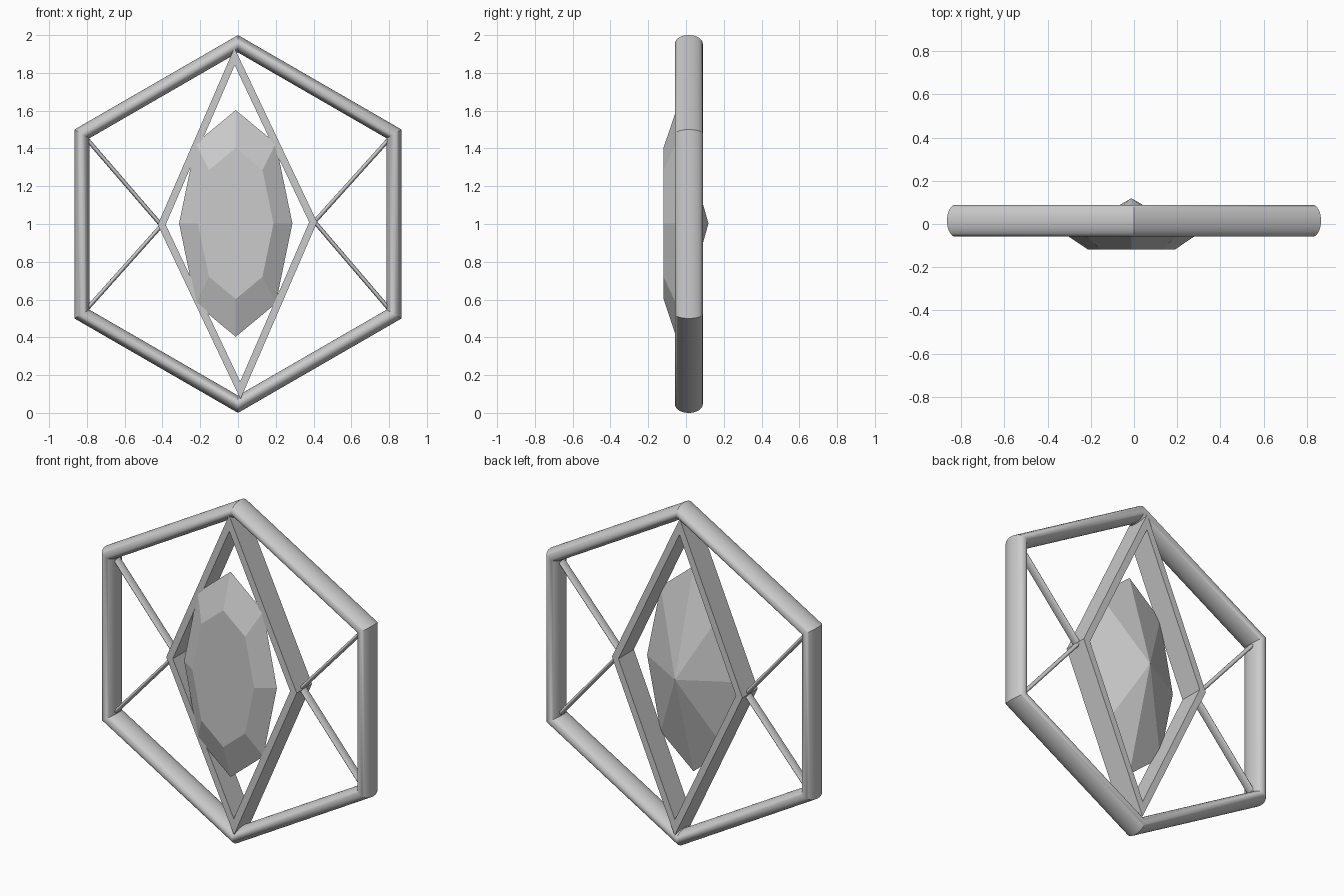
import bpy, bmesh, math
from mathutils import Vector, Matrix

cube = bpy.data.objects.get("Cube")
if cube:
    bpy.data.objects.remove(cube, do_unlink=True)

grey = bpy.data.materials.new("plain grey")
grey.use_nodes = True
colour = (0.6, 0.6, 0.6, 1)
grey.diffuse_color = colour
grey.node_tree.nodes["Principled BSDF"].inputs["Base Color"].default_value = colour

MID_Y = 0.015            # depth centre of the frame
CENTRE = Vector((0, MID_Y, 1))


def finish(name, bm, smooth=False):
    bmesh.ops.recalc_face_normals(bm, faces=bm.faces)
    mesh = bpy.data.meshes.new(name)
    bm.to_mesh(mesh)
    bm.free()
    mesh.materials.append(grey)
    obj = bpy.data.objects.new(name, mesh)
    bpy.context.collection.objects.link(obj)
    if smooth:
        bpy.ops.object.select_all(action='DESELECT')
        obj.select_set(True)
        bpy.context.view_layer.objects.active = obj
        bpy.ops.object.shade_smooth_by_angle(angle=math.radians(35))
    return obj


def bridge(bm, a, b):
    n = len(a)
    for i in range(n):
        j = (i + 1) % n
        bm.faces.new((a[i], a[j], b[j], b[i]))


def ellipse(bm, rx, rz, y, sides):
    turns = [math.tau * i / sides for i in range(sides)]
    return [bm.verts.new((rx * math.sin(t), y, rz * math.cos(t))) for t in turns]


# Hexagonal frame: mitred oval tube
bm = bmesh.new()
rings = []
for k in range(6):
    a = math.tau * k / 6
    ring = []
    for i in range(32):
        t = math.tau * i / 32
        r = 0.954 + 0.046 * math.cos(t)
        ring.append(bm.verts.new(CENTRE + Vector(
            (r * math.sin(a), 0.074 * math.sin(t), r * math.cos(a)))))
    rings.append(ring)
for k in range(6):
    bridge(bm, rings[k], rings[(k + 1) % 6])
finish("hexagon_frame", bm, True)

# Diamond frame: square-cut bars, turned very slightly
bm = bmesh.new()
loops = [ellipse(bm, 0.422 * s, 0.93 * s, y, 4)
         for s, y in ((1, -0.071), (1, 0.071), (0.9, 0.071), (0.9, -0.071))]
for k in range(4):
    bridge(bm, loops[k], loops[(k + 1) % 4])
bm.transform(Matrix.Translation(CENTRE + Vector((-0.003, 0, 0.003)))
             @ Matrix.Rotation(math.radians(-1), 4, 'Y'))
finish("diamond_frame", bm)

# Faceted gem: flat table in front, point behind
bm = bmesh.new()
table = ellipse(bm, 0.2, 0.4, -0.119, 8)
girdle = ellipse(bm, 0.3, 0.6, -0.052, 8)
tip = bm.verts.new((0, 0.119, 0))
bm.faces.new(table)
bridge(bm, table, girdle)
for i in range(8):
    bm.faces.new((girdle[i], girdle[(i + 1) % 8], tip))
bm.transform(Matrix.Translation((-0.012, 0, 1.003)))
finish("gem", bm)


# Flattened struts from the diamond's sides to the frame corners
def strut(name, start, end):
    direction = end - start
    bm = bmesh.new()
    bmesh.ops.create_cone(bm, cap_ends=True, segments=32, radius1=0.011,
                          radius2=0.011, depth=direction.length)
    bm.transform(Matrix.Rotation(math.atan2(direction.x, direction.z), 4, 'Y')
                 @ Matrix.Diagonal((1, 2.4, 1, 1)))
    bm.transform(Matrix.Translation((start + end) / 2))
    finish(name, bm, True)


for side, sx in (("left", 1), ("right", -1)):
    for level, sz in (("upper", 1), ("lower", -1)):
        strut(f"{side}_{level}_strut",
              Vector((sx * 0.405, MID_Y, 1.002 + sx * 0.01)),
              Vector((sx * 0.8, MID_Y, 1 + sz * 0.45)))
